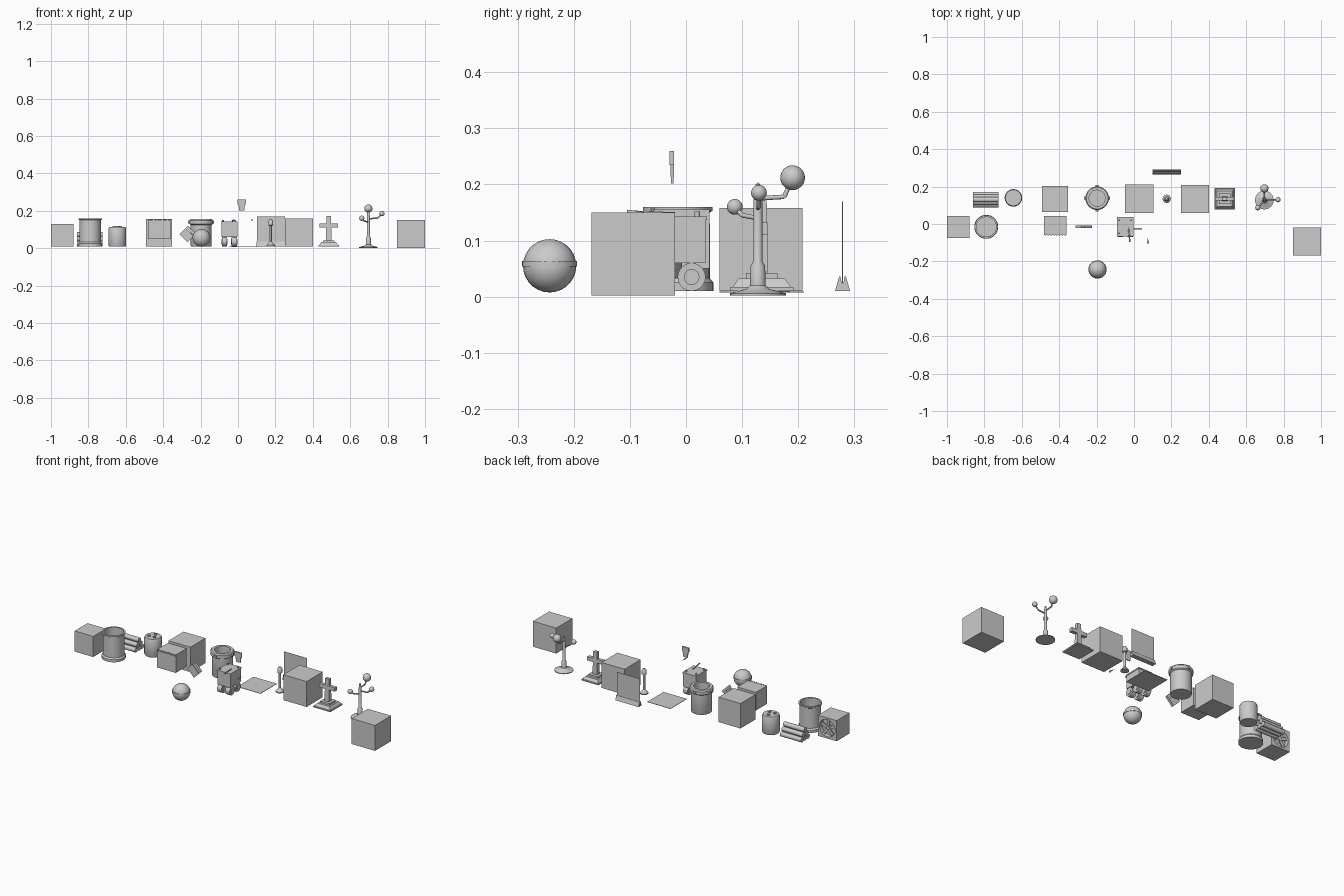
import bpy, bmesh, math
from math import sin, cos, pi
from mathutils import Vector


def finish(name, bm, smooth=False):
    bmesh.ops.recalc_face_normals(bm, faces=bm.faces)
    me = bpy.data.meshes.new(name)
    bm.to_mesh(me)
    bm.free()
    ob = bpy.data.objects.new(name, me)
    bpy.context.collection.objects.link(ob)
    if smooth:
        bpy.context.view_layer.objects.active = ob
        ob.select_set(True)
        bpy.ops.object.shade_smooth_by_angle(angle=math.radians(35))
        ob.select_set(False)
    return ob


def box(name, x0, x1, y0, y1, z0, z1, taper=1.0):
    bm = bmesh.new()
    bmesh.ops.create_cube(bm, size=1)
    for v in bm.verts:
        k = taper if v.co.z > 0 else 1
        v.co = ((x0 + x1) / 2 + v.co.x * k * (x1 - x0),
                (y0 + y1) / 2 + v.co.y * k * (y1 - y0), z0 if v.co.z < 0 else z1)
    return finish(name, bm)


def lathe(name, x, y, profile, n=24):
    # profile of (radius, height) spun around a vertical axis
    bm = bmesh.new()
    rings = []
    for r, z in profile:
        if r < 1e-6:
            rings.append([bm.verts.new((x, y, z))])
        else:
            rings.append([bm.verts.new((x + r * cos(2 * pi * i / n), y + r * sin(2 * pi * i / n), z))
                          for i in range(n)])
    for a, b in zip(rings, rings[1:]):
        for i in range(n):
            f = [a[i % len(a)], a[(i + 1) % n % len(a)], b[(i + 1) % n % len(b)], b[i % len(b)]]
            bm.faces.new(list(dict.fromkeys(f)))
    return finish(name, bm, True)


def rod(name, a, b, r1, r2=None, n=12):
    a, b = Vector(a), Vector(b)
    bm = bmesh.new()
    bmesh.ops.create_cone(bm, cap_ends=True, segments=n, radius1=r1,
                          radius2=r1 if r2 is None else r2, depth=(b - a).length)
    ob = finish(name, bm, True)
    ob.rotation_euler = (b - a).to_track_quat('Z', 'Y').to_euler()
    ob.location = (a + b) / 2
    return ob


def ball(name, c, r):
    bm = bmesh.new()
    bmesh.ops.create_uvsphere(bm, u_segments=24, v_segments=14, radius=r)
    ob = finish(name, bm, True)
    ob.location = c
    return ob


# fan box with a recessed fan in its back face
fan_box = box("fan_box", -1, -0.88, -0.075, 0.043, 0.01, 0.13)
cutter = rod("fan_cutter", (-0.94, 0.018, 0.07), (-0.94, 0.06, 0.07), 0.05, n=24)
cutter.hide_render = True
cutter.hide_viewport = True
mod = fan_box.modifiers.new("opening", 'BOOLEAN')
mod.object = cutter
rod("fan_hub", (-0.94, 0.017, 0.07), (-0.94, 0.04, 0.07), 0.012)
for i in range(5):
    a = 2 * pi * i / 5
    b = box("fan_blade", -0.009, 0.009, -0.002, 0.002, 0.01, 0.047)
    b.location = (-0.94, 0.032, 0.07)
    b.rotation_euler = (0, a, 0)

# open bucket
lathe("bucket", -0.79, -0.015, [(0, 0.01), (0.064, 0.01), (0.064, 0.025), (0.057, 0.033), (0.057, 0.15),
                                (0.062, 0.153), (0.062, 0.16), (0.053, 0.16), (0.053, 0.025), (0, 0.025)], 32)

# stacked logs
for row, n in enumerate((3, 2, 1)):
    for i in range(n):
        y, z = 0.13 + (i - (n - 1) / 2) * 0.028, 0.024 + row * 0.024
        rod("log", (-0.86, y, z), (-0.725, y, z), 0.0135)

# canister with knobs
lathe("canister", -0.645, 0.14, [(0, 0.008), (0.044, 0.008), (0.047, 0.013), (0.047, 0.105),
                                 (0.043, 0.113), (0, 0.113)])
for dx, dy in ((-0.018, -0.012), (0.018, -0.012), (0, 0.02)):
    rod("canister_knob", (-0.645 + dx, 0.14 + dy, 0.112), (-0.645 + dx, 0.14 + dy, 0.12), 0.008)

# plain crates
box("left_crate", -0.493, -0.352, 0.065, 0.203, 0.01, 0.155)
box("middle_crate", 0.25, 0.40, 0.06, 0.208, 0.01, 0.158)
box("right_crate", 0.85, 1.0, -0.168, -0.02, 0.002, 0.15)

# raised box with a ribbed upper edge
box("raised_box", -0.48, -0.36, -0.058, 0.042, 0.05, 0.155)
for i in range(8):
    x = -0.473 + i * 0.0151
    rod("box_rib", (x, -0.059, 0.147), (x, -0.059, 0.157), 0.004, n=8)

# small tilted frame
tilted = []
for sx in (-0.03, 0.018):
    tilted.append(box("tilted_frame_half", sx, sx + (0.045 if sx < 0 else 0.015),
                      -0.007, 0.007, -0.03, 0.03))
for ob in tilted:
    ob.location = (-0.27, -0.014, 0.075)
    ob.rotation_euler = (0, math.radians(-45), 0)

# bin with collar and four lugs
lathe("bin", -0.197, 0.138, [(0, 0.01), (0.054, 0.01), (0.056, 0.014), (0.056, 0.125), (0.063, 0.13),
                             (0.063, 0.148), (0.058, 0.155), (0.043, 0.155), (0.043, 0.025), (0, 0.025)], 32)
for i in range(4):
    a = pi / 2 * i
    d = Vector((cos(a), sin(a), 0))
    c = Vector((-0.197, 0.138, 0.14))
    rod("bin_lug", c + d * 0.058, c + d * 0.07, 0.008)

# banded ball
ball("round_ball", (-0.195, -0.243, 0.055), 0.0475)
lathe("ball_band", -0.195, -0.243, [(0.046, 0.054), (0.049, 0.054), (0.049, 0.064), (0.046, 0.064)], 32)

# wheeled robot
box("robot_body", -0.088, -0.004, -0.065, 0.035, 0.06, 0.137)
box("robot_lid", -0.09, -0.002, -0.067, 0.037, 0.137, 0.143)
for x in (-0.072, -0.02):
    for y in (-0.045, 0.01):
        rod("robot_wheel", (x - 0.014, y, 0.035), (x + 0.014, y, 0.035), 0.025, n=20)
        rod("robot_hub", (x - 0.017, y, 0.035), (x + 0.017, y, 0.035), 0.014, n=16)
        box("robot_strut", x - 0.006, x + 0.006, y - 0.008, y + 0.008, 0.04, 0.062)
rod("robot_pointer", (-0.03, -0.02, 0.147), (-0.022, -0.095, 0.15), 0.0035)
for x, y in ((-0.08, 0.02), (-0.015, 0.02), (-0.08, -0.05)):
    rod("robot_stud", (x, y, 0.142), (x, y, 0.152), 0.005)

# floating tapered tag
box("tapered_tag", 0.006, 0.034, -0.027, -0.022, 0.202, 0.25, 1.3)
box("tag_lip", -0.002, 0.042, -0.029, -0.021, 0.235, 0.26)

# tiny spike
rod("tiny_spike", (0.075, -0.105, 0.15), (0.073, -0.075, 0.15), 0.005, 0.001)

# floor plate
box("floor_plate", -0.047, 0.103, 0.06, 0.21, 0.007, 0.009)

# standing panel clamped by wedge bars
box("standing_panel", 0.101, 0.25, 0.278, 0.2795, 0.01, 0.17)
for s in (-1, 1):
    bm = bmesh.new()
    prof = [(0.001, 0.01), (0.0135, 0.01), (0.006, 0.036), (0.004, 0.036), (0.001, 0.022)]
    face = bm.faces.new([bm.verts.new((0.1, 0.279 + s * p, z)) for p, z in prof])
    ext = bmesh.ops.extrude_face_region(bm, geom=[face])
    bmesh.ops.translate(bm, vec=(0.15, 0, 0), verts=[v for v in ext["geom"] if isinstance(v, bmesh.types.BMVert)])
    finish("panel_clamp", bm)

# lamp post
lathe("lamp_post", 0.175, 0.135, [(0, 0.01), (0.022, 0.01), (0.022, 0.016), (0.01, 0.03), (0.006, 0.035),
                                  (0.006, 0.12), (0.013, 0.123), (0.013, 0.145), (0.006, 0.155), (0, 0.155)], 16)

# stepped stone cross
box("cross_base", 0.43, 0.54, 0.078, 0.192, 0.01, 0.017)
box("cross_base_slope", 0.435, 0.535, 0.083, 0.187, 0.017, 0.032, 0.8)
box("cross_step", 0.455, 0.515, 0.107, 0.163, 0.032, 0.042)
box("cross_post", 0.47, 0.5, 0.124, 0.146, 0.042, 0.172, 0.8)
box("cross_arm", 0.435, 0.535, 0.125, 0.145, 0.11, 0.132)

# branching stand with balls
lathe("stand", 0.697, 0.128, [(0, 0.002), (0.05, 0.002), (0.05, 0.006), (0.02, 0.014), (0.014, 0.02),
                              (0.013, 0.055), (0.008, 0.063), (0.008, 0.17), (0.004, 0.2), (0, 0.204)])
for start, elbow, c, r in (((0.697, 0.128, 0.175), (0.697, 0.175, 0.178), (0.697, 0.19, 0.212), 0.022),
                           ((0.697, 0.128, 0.158), (0.745, 0.13, 0.16), (0.77, 0.13, 0.185), 0.014),
                           ((0.697, 0.128, 0.14), (0.675, 0.1, 0.145), (0.662, 0.087, 0.16), 0.014)):
    rod("stand_branch", start, elbow, 0.004)
    rod("stand_branch_tip", elbow, c, 0.004)
    ball("stand_ball", c, r)
